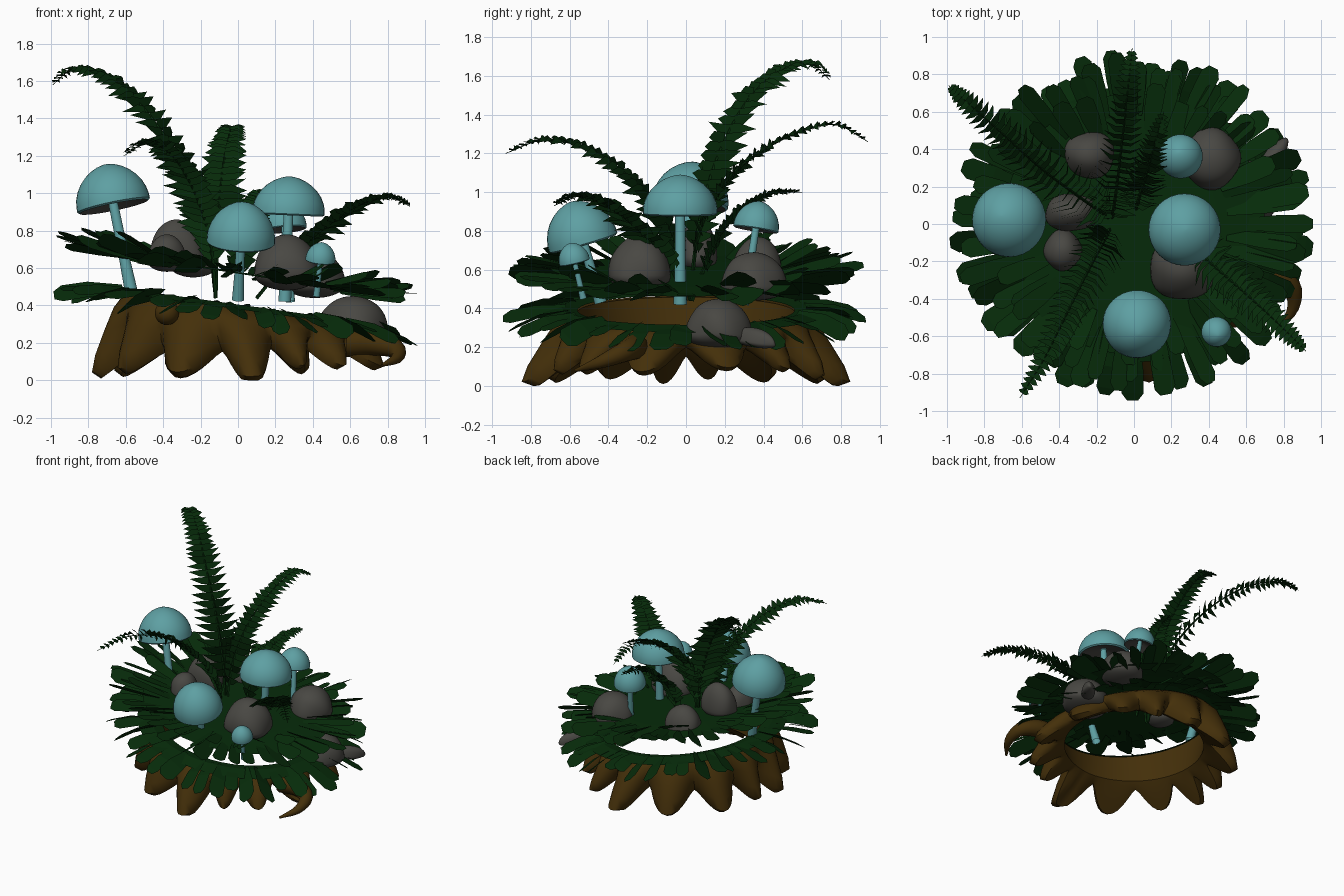
import bpy, bmesh, math, random
from mathutils import Vector, Matrix

if "Cube" in bpy.data.objects:
    bpy.data.objects.remove(bpy.data.objects["Cube"])

random.seed(7)
rnd = random.uniform
TAU = math.tau


def material(name, rgb):
    m = bpy.data.materials.new(name)
    m.diffuse_color = (*rgb, 1)
    m.use_nodes = True
    m.node_tree.nodes["Principled BSDF"].inputs["Base Color"].default_value = m.diffuse_color
    return m


GREEN = material("fern green", (0.002, 0.024, 0.003))
BROWN = material("bark brown", (0.058, 0.029, 0.003))
GREY = material("stone grey", (0.066, 0.064, 0.056))
TEAL = material("mushroom teal", (0.112, 0.35, 0.365))


def finish(bm, name, mats, smooth=None):
    me = bpy.data.meshes.new(name)
    bm.to_mesh(me)
    bm.free()
    for m in mats:
        me.materials.append(m)
    ob = bpy.data.objects.new(name, me)
    bpy.context.collection.objects.link(ob)
    if smooth:
        bpy.ops.object.select_all(action='DESELECT')
        ob.select_set(True)
        bpy.context.view_layer.objects.active = ob
        bpy.ops.object.shade_smooth_by_angle(angle=math.radians(smooth))
    return ob


def loft(bm, rings, closed=False, mat=0):
    """Skin a list of vertex loops."""
    vs = [[bm.verts.new(p) for p in r] for r in rings]
    n = len(vs[0])
    pairs = list(zip(vs, vs[1:])) + ([(vs[-1], vs[0])] if closed else [])
    for a, b in pairs:
        for i in range(n):
            j = (i + 1) % n
            bm.faces.new((a[i], a[j], b[j], b[i])).material_index = mat
    return vs


def low_z(x):
    return 0.39 - 0.14 * x


def up_z(x):
    return 0.57 - 0.155 * x


def spline(pts):
    """Smooth path through points, t in 0..1."""
    pts = [Vector(p) for p in pts]
    ext = [2 * pts[0] - pts[1]] + pts + [2 * pts[-1] - pts[-2]]

    def at(t):
        f = min(max(t, 0), 0.9999) * (len(pts) - 1)
        i = int(f)
        u = f - i
        a, b, c, d = ext[i:i + 4]
        return 0.5 * (2 * b + (c - a) * u + (2 * a - 5 * b + 4 * c - d) * u * u
                      + (3 * b - a - 3 * c + d) * u ** 3)
    return at


def tube(bm, at, side, radius, steps, n):
    rings = []
    for i in range(steps + 1):
        t = i / steps
        d = (at(t + 0.02) - at(t - 0.02)).normalized()
        s = (side - d * side.dot(d)).normalized()
        m = s.cross(d)
        rings.append([at(t) + (s * math.cos(TAU * k / n) + m * math.sin(TAU * k / n)) * radius(t)
                      for k in range(n)])
    loft(bm, rings)


# Hollow stump ring with root lobes
ROOTS = 14
amp = [rnd(0.7, 1.0) for _ in range(ROOTS)]
amp[3] = amp[10] = 1.12
N = 168
bm = bmesh.new()


def stump_ring(r0, flare, t, lobe_drop):
    ring = []
    for i in range(N):
        a = TAU * i / N
        f = a / TAU * ROOTS
        k = int(f)
        lobe = (math.sin(math.pi * (f - k)) ** 1.4) * amp[k]
        a2 = a + 0.10 * t * math.sin(3 * a)
        r = r0 + flare * lobe
        x, y = r * math.cos(a2), r * math.sin(a2)
        top = low_z(x) - 0.01
        foot = 0.16 + 0.07 * max(x, 0) - lobe_drop * min(lobe, 1)
        ring.append((x, y, max(0, top + (foot - top) * t)))
    return ring


loft(bm, [stump_ring(0.56, 0, 0, 0), stump_ring(0.61, 0, 0, 0),
          stump_ring(0.65, 0.03, 0.25, 0.03), stump_ring(0.65, 0.09, 0.55, 0.08),
          stump_ring(0.63, 0.17, 0.82, 0.12), stump_ring(0.60, 0.225, 0.97, 0.155),
          stump_ring(0.58, 0.19, 1.03, 0.16), stump_ring(0.55, 0.07, 0.98, 0.07),
          stump_ring(0.52, 0, 0.88, 0)], closed=True)
bmesh.ops.recalc_face_normals(bm, faces=bm.faces)
finish(bm, "stump", [BROWN], 50)

# Curled root and bark knot
bm = bmesh.new()
tube(bm, spline([(0.58, -0.27, 0.2), (0.72, -0.27, 0.2), (0.84, -0.33, 0.17),
                 (0.85, -0.45, 0.12), (0.77, -0.57, 0.08)]),
     Vector((0, 0, 1)), lambda t: 0.075 * (1 - 0.9 * t ** 1.5), 16, 12)
finish(bm, "curled_root", [BROWN], 60)
bm = bmesh.new()
bmesh.ops.create_icosphere(bm, subdivisions=3, radius=0.065,
                           matrix=Matrix.Translation((-0.38, -0.61, 0.36)))
finish(bm, "bark_knot", [BROWN], 60)


def leaf(bm, ang, r0, r1, w, height, z0, z1, sag=0.0):
    """Blunt leaf pointing outward from the centre."""
    d = Vector((math.cos(ang), math.sin(ang), 0))
    s = Vector((-d.y, d.x, 0))
    roll = rnd(-0.4, 0.4)
    r1 -= 0.05 * abs(d.y)
    prev = None
    for t, k in ((0, 0.6), (0.5, 0.95), (0.88, 1.0), (1, 0.5)):
        c = d * (r0 + (r1 - r0) * t)
        zz = height(c.x) + z0 + (z1 - z0) * t - sag * t * t
        pair = []
        for e in (-1, 1):
            p = c + s * (e * w * k / 2)
            pair.append(bm.verts.new((p.x, p.y, zz + e * roll * w * k)))
        if prev:
            bm.faces.new((prev[0], pair[0], pair[1], prev[1]))
        prev = pair


# Lower fringe hanging from the stump rim
bm = bmesh.new()
circle = [(math.cos(TAU * i / 48), math.sin(TAU * i / 48)) for i in range(48)]
loft(bm, [[(r * c, r * s, low_z(r * c) + dz) for c, s in circle]
          for r, dz in ((0.56, 0.0), (0.64, 0.015), (0.74, -0.01))])
for i in range(44):
    leaf(bm, TAU * (i + rnd(-.3, .3)) / 44, 0.62, rnd(0.88, 1.0), rnd(0.09, 0.13),
         low_z, 0.01, rnd(-0.01, 0.02), rnd(0.03, 0.10))
finish(bm, "lower_fringe", [GREEN])

# Upper moss disc with leaf border
bm = bmesh.new()
v = loft(bm, [[(r * c, r * s, up_z(r * c) + dz) for c, s in circle]
              for r, dz in ((0.15, 0.01), (0.45, 0.01), (0.70, 0.0))])
bm.faces.new(v[0])
for i in range(44):
    a = TAU * i / 44
    leaf(bm, a + rnd(-.05, .05), 0.58, rnd(0.88, 0.99), rnd(0.08, 0.12),
         up_z, 0, rnd(0.0, 0.08))
    if i % 4:
        leaf(bm, a + rnd(-.06, .06), 0.5, rnd(0.76, 0.92), rnd(0.07, 0.11),
             up_z, 0.01, rnd(0.03, 0.13))
finish(bm, "upper_moss", [GREEN])


# Rounded stones: centre x, y, bottom, top, radius x, radius y
def stone(name, x, y, zb, zt, rx, ry):
    bm = bmesh.new()
    bmesh.ops.create_icosphere(bm, subdivisions=4, radius=1)
    h = (zt - zb) * 0.7
    ph = rnd(0, 6)
    for p in bm.verts:
        c = p.co
        k = 1 + 0.05 * math.sin(3 * c.x + ph) + 0.04 * math.sin(4 * c.y + 2 * c.z + ph)
        z = c.z * h if c.z > 0 else c.z * (zt - zb - h)
        p.co = (x + c.x * k * rx, y + c.y * k * ry, zt - h + z)
    return finish(bm, name, [GREY], 60)


stone("stone_front", 0.26, -0.24, 0.48, 0.78, 0.17, 0.165)
stone("stone_back_right", 0.41, 0.35, 0.44, 0.69, 0.165, 0.165)
stone("stone_back_left", -0.24, 0.37, 0.55, 0.77, 0.13, 0.125)
stone("stone_left", -0.33, 0.06, 0.58, 0.86, 0.14, 0.10)
stone("stone_left_front", -0.38, -0.14, 0.58, 0.78, 0.105, 0.11)
stone("stone_side", 0.61, 0.17, 0.19, 0.45, 0.19, 0.17)
tail = stone("stone_side_spur", 0, 0, -0.05, 0.05, 0.14, 0.05)
tail.location = (0.74, 0.35, 0.25)
tail.rotation_euler = (0, 0.15, 0.95)


# Mushrooms: stem foot, rim centre, radius, cap height
def mushroom(name, foot, rim, r, h, stem):
    foot, rim = Vector(foot), Vector(rim)
    rot = Vector((0, 0, 1)).rotation_difference((rim - foot).normalized()).to_matrix()
    n = 32

    def ring(c, rad, up=0.0):
        return [c + rot @ Vector((rad * math.cos(TAU * i / n), rad * math.sin(TAU * i / n), up))
                for i in range(n)]
    bm = bmesh.new()
    loft(bm, [ring(foot + (rim - foot) * t, stem * k)
              for t, k in ((0, 1.15), (0.4, 0.95), (1.0, 0.85), (1.1, 0.7))])
    prof = [(0.94, -0.04), (1.0, 0.0)]
    prof += [(math.cos(a) ** 1.15, 0.06 + 0.94 * math.sin(a))
             for a in (0.08, 0.25, 0.45, 0.65, 0.85, 1.05, 1.25, 1.42, 1.55)]
    top = loft(bm, [ring(rim, r * a, h * b) for a, b in prof])
    bm.faces.new(top[-1])
    loft(bm, [ring(rim, r * a, h * b) for a, b in ((0.12, 0.25), (0.6, 0.1), (0.94, -0.04))], mat=1)
    finish(bm, name, [TEAL, GREY], 50)


mushroom("mushroom_left", (-0.57, -0.03, 0.47), (-0.665, 0.02, 0.935), 0.198, 0.225, 0.03)
mushroom("mushroom_middle", (0.25, -0.03, 0.42), (0.27, -0.03, 0.89), 0.193, 0.20, 0.03)
mushroom("mushroom_front", (0.0, -0.44, 0.43), (0.015, -0.53, 0.74), 0.183, 0.22, 0.028)
mushroom("mushroom_back", (0.28, 0.30, 0.42), (0.25, 0.36, 0.81), 0.118, 0.145, 0.022)
mushroom("mushroom_small", (0.42, -0.53, 0.45), (0.44, -0.575, 0.64), 0.08, 0.10, 0.016)


# Fern fronds: thin stalk with paired drooping leaflets
def frond(name, pts, width, count):
    at = spline(pts)
    side = (Vector(pts[-1]) - Vector(pts[0])).cross(Vector((0, 0, 1))).normalized()
    bm = bmesh.new()
    tube(bm, at, side, lambda t: 0.011 * (1 - 0.85 * t), 30, 4)
    for i in range(count):
        t = 0.15 + 0.84 * i / count
        p, d = at(t), (at(t + 0.01) - at(t - 0.01)).normalized()
        nrm = side.cross(d)
        w = width * min(1, (t - 0.05) / 0.2) * (1 - t) ** 0.7 * 1.15 + 0.012
        b = 0.036 * (1 - 0.6 * t)
        for e in (-1, 1):
            twist = nrm * b * rnd(0.2, 0.9)
            tip = p + side * e * w + d * w * 0.25 + nrm * rnd(-0.35, 0.2) * w
            mid = p + side * e * w * 0.45 + nrm * 0.01
            q = [bm.verts.new(c) for c in (p - d * b - twist, mid - d * b * 0.7 - twist, tip,
                                           mid + d * b + twist, p + d * b + twist)]
            bm.faces.new(q)
    finish(bm, name, [GREEN])


frond("frond_back_left", [(-0.12, 0.02, 0.44), (-0.17, 0.06, 0.8), (-0.3, 0.15, 1.15),
      (-0.5, 0.3, 1.45), (-0.7, 0.48, 1.62), (-0.88, 0.64, 1.66), (-0.99, 0.74, 1.58)], 0.165, 34)
frond("frond_back", [(-0.12, 0.02, 0.44), (-0.11, 0.07, 0.8), (-0.09, 0.22, 1.07),
      (-0.06, 0.47, 1.26), (-0.03, 0.75, 1.35), (-0.01, 0.94, 1.26)], 0.15, 30)
frond("frond_front_left", [(-0.12, 0, 0.44), (-0.15, -0.07, 0.75), (-0.23, -0.22, 1.0),
      (-0.35, -0.46, 1.2), (-0.48, -0.72, 1.27), (-0.61, -0.93, 1.2)], 0.15, 30)
frond("frond_front_right", [(0.1, 0.0, 0.44), (0.3, -0.12, 0.68), (0.48, -0.27, 0.83),
      (0.65, -0.42, 0.94), (0.8, -0.56, 0.98), (0.92, -0.68, 0.93)], 0.15, 28)
frond("frond_short_back", [(0.0, 0.03, 0.44), (0.03, 0.15, 0.74), (0.07, 0.28, 0.9),
      (0.11, 0.43, 0.99), (0.16, 0.6, 1.0)], 0.13, 24)
